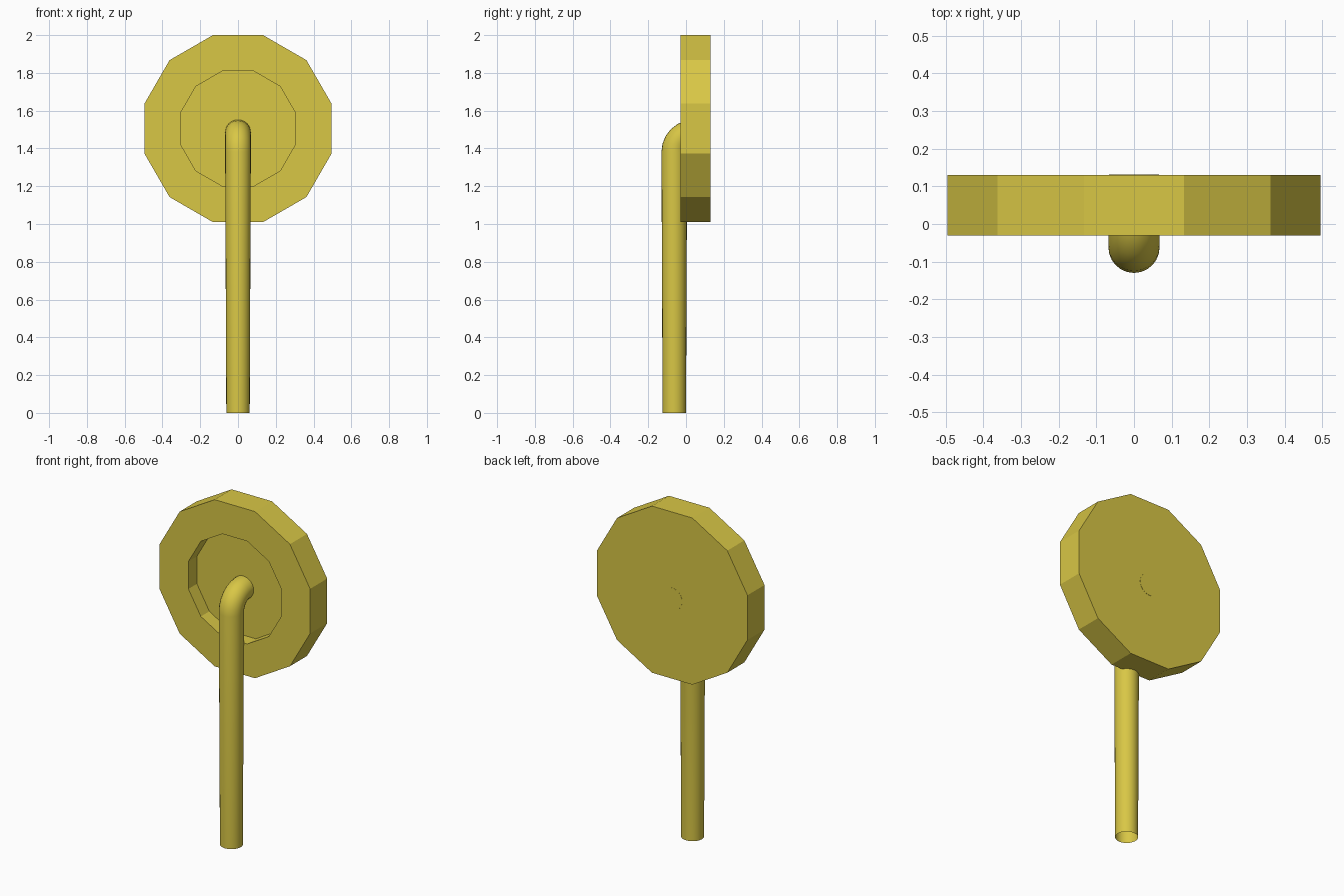
import bpy, bmesh, math
from mathutils import Vector

if "Cube" in bpy.data.objects:
    bpy.data.objects.remove(bpy.data.objects["Cube"])

yellow = bpy.data.materials.new("mustard_yellow")
yellow.diffuse_color = (0.69, 0.57, 0.06, 1)
yellow.use_nodes = True
yellow.node_tree.nodes["Principled BSDF"].inputs["Base Color"].default_value = yellow.diffuse_color


def loft(name, rings, cap_start, cap_end):
    """Skin a list of point rings into one object."""
    bm = bmesh.new()
    loops = [[bm.verts.new(p) for p in ring] for ring in rings]
    for a, b in zip(loops, loops[1:]):
        n = len(a)
        for i in range(n):
            j = (i + 1) % n
            bm.faces.new((a[i], a[j], b[j], b[i]))
    if cap_start:
        bm.faces.new(loops[0][::-1])
    if cap_end:
        bm.faces.new(loops[-1])
    bmesh.ops.recalc_face_normals(bm, faces=bm.faces)
    mesh = bpy.data.meshes.new(name)
    bm.to_mesh(mesh)
    bm.free()
    mesh.materials.append(yellow)
    obj = bpy.data.objects.new(name, mesh)
    bpy.context.collection.objects.link(obj)
    return obj


def dodecagon(apothem, y, cz=1.505):
    r = apothem / math.cos(math.pi / 12)
    angles = [math.radians(15 + 30 * i) for i in range(12)]
    return [Vector((r * math.cos(a), y, cz + r * math.sin(a))) for a in angles]


def tube_ring(center, tilt, r, n=24):
    # tilt 0 points up, tilt 90 degrees points to the back
    side = Vector((0, math.cos(tilt), -math.sin(tilt)))
    return [Vector(center) + Vector((r * math.cos(2 * math.pi * i / n), 0, 0))
            + side * (r * math.sin(2 * math.pi * i / n)) for i in range(n)]


# Twelve-sided head with a recess in its front face
loft("head", [dodecagon(0.305, 0.05), dodecagon(0.305, -0.03),
              dodecagon(0.495, -0.03), dodecagon(0.495, 0.13)], True, True)

# Slightly tapered hollow handle that bends back through the head
bend, y0, z0 = 0.102, -0.062, 1.382
rings = [tube_ring((0, y0, 0), 0, 0.062)]
for k in range(7):
    t = math.pi / 2 * k / 6
    rings.append(tube_ring((0, y0 + bend * (1 - math.cos(t)), z0 + bend * math.sin(t)), t, 0.068))
rings.append(tube_ring((0, 0.131, z0 + bend), math.pi / 2, 0.066))
handle = loft("handle", rings, False, True)
bpy.context.view_layer.objects.active = handle
handle.select_set(True)
bpy.ops.object.shade_smooth_by_angle(angle=math.radians(40))
